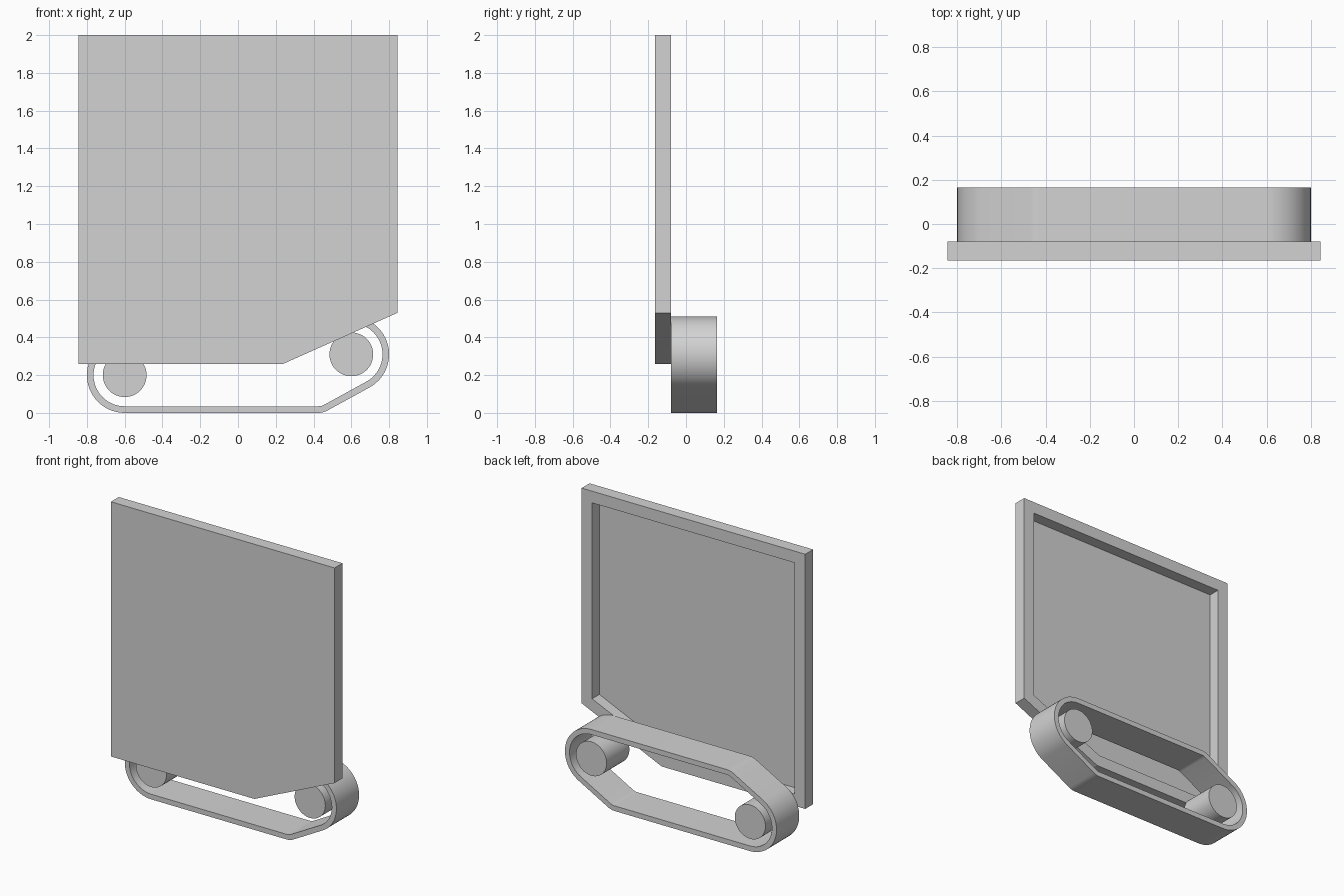
import bpy, bmesh, math

if "Cube" in bpy.data.objects:
    bpy.data.objects.remove(bpy.data.objects["Cube"], do_unlink=True)

grey = bpy.data.materials.new("light_grey")
grey.use_nodes = True
colour = (0.65, 0.65, 0.65, 1)
grey.diffuse_color = colour
grey.node_tree.nodes["Principled BSDF"].inputs["Base Color"].default_value = colour

FRONT, MIDDLE, BACK = -0.165, -0.08, 0.165


def finish(name, bm, smooth=False):
    bmesh.ops.recalc_face_normals(bm, faces=bm.faces[:])
    mesh = bpy.data.meshes.new(name)
    bm.to_mesh(mesh)
    bm.free()
    mesh.materials.append(grey)
    obj = bpy.data.objects.new(name, mesh)
    bpy.context.collection.objects.link(obj)
    if smooth:
        bpy.ops.object.select_all(action="DESELECT")
        obj.select_set(True)
        bpy.context.view_layer.objects.active = obj
        bpy.ops.object.shade_smooth_by_angle(angle=math.radians(30))
    return obj


def arc(cx, cz, r, start, end, steps):
    angles = [math.radians(start + (end - start) * i / steps) for i in range(steps + 1)]
    return [(cx + r * math.cos(a), cz + r * math.sin(a)) for a in angles]


def prism(points, y0, y1):
    """Solid with an x-z outline, running from y0 to y1; also returns its back face."""
    bm = bmesh.new()
    front = [bm.verts.new((x, y0, z)) for x, z in points]
    back = [bm.verts.new((x, y1, z)) for x, z in points]
    bm.faces.new(front)
    cap = bm.faces.new(back)
    for i in range(len(points)):
        j = (i + 1) % len(points)
        bm.faces.new((front[i], front[j], back[j], back[i]))
    bmesh.ops.recalc_face_normals(bm, faces=bm.faces[:])
    return bm, cap


# Panel with a clipped corner and a deep tray in its back
outline = [(-0.845, 0.26), (0.24, 0.26), (0.845, 0.53), (0.845, 2), (-0.845, 2)]
bm, cap = prism(outline, FRONT, MIDDLE)
bmesh.ops.inset_region(bm, faces=[cap], thickness=0.08, use_even_offset=True)
floor = bmesh.ops.extrude_face_region(bm, geom=[cap])["geom"]
bmesh.ops.translate(bm, vec=(0, -0.078, 0),
                    verts=[v for v in floor if isinstance(v, bmesh.types.BMVert)])
if cap.is_valid:
    bmesh.ops.delete(bm, geom=[cap], context="FACES_ONLY")
finish("panel", bm)


# Belt: half a loop, repeated by a half turn about the loop's middle
def belt_loop(inward):
    half = arc(0.6, 0.31, 0.2 - inward, -62, 90, 24)
    half += arc(-0.425, 0.41, 0.1 - inward, 90, 118, 4)
    return half + [(-x, 0.51 - z) for x, z in half]


bm = bmesh.new()
rings = [[bm.verts.new((x, y, z)) for x, z in belt_loop(inward)]
         for inward, y in ((0, MIDDLE), (0, BACK), (0.035, BACK), (0.035, MIDDLE))]
for k in range(4):
    a, b = rings[k], rings[(k + 1) % 4]
    for i in range(len(a)):
        j = (i + 1) % len(a)
        bm.faces.new((a[i], a[j], b[j], b[i]))
finish("belt", bm, smooth=True)

# Wheels
for name, x, z in (("left_wheel", 0.6, 0.31), ("right_wheel", -0.6, 0.2)):
    bm, _ = prism(arc(x, z, 0.116, 0, 360, 48)[:-1], MIDDLE, BACK)
    finish(name, bm, smooth=True)
